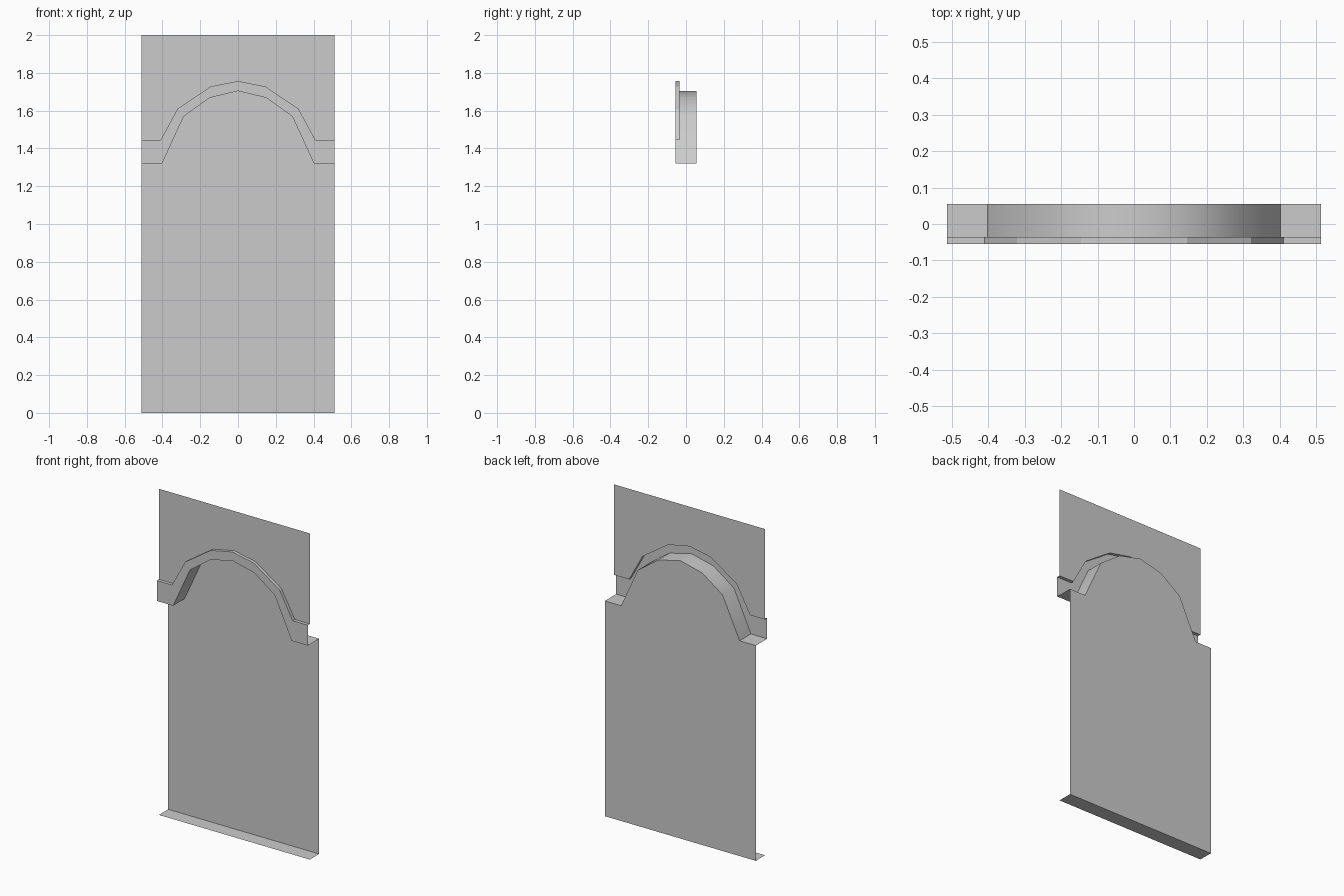
import bpy, math

if "Cube" in bpy.data.objects:
    bpy.data.objects.remove(bpy.data.objects["Cube"])

FRONT, WALL, BACK = -0.055, -0.035, 0.055   # depth planes
HALF = 0.512

def mirrored(half):
    # half profile runs from the left edge to the centre point
    return half + [(-x, z) for x, z in reversed(half[:-1])]

inner = mirrored([(-HALF, 1.32), (-0.402, 1.32), (-0.287, 1.57), (-0.15, 1.668), (0, 1.704)])
outer = mirrored([(-HALF, 1.445), (-0.41, 1.445), (-0.32, 1.61), (-0.145, 1.728), (0, 1.757)])

def at(profile, y):
    return [(x, y, z) for x, z in profile]

def level(profile, z):
    return [(x, z) for x, _ in profile]

def strip(name, a, b, smooth=False):
    # sheet of quads spanning two matching rows of points
    n = len(a)
    mesh = bpy.data.meshes.new(name)
    mesh.from_pydata(a + b, [], [(i, i + 1, n + i + 1, n + i) for i in range(n - 1)])
    obj = bpy.data.objects.new(name, mesh)
    bpy.context.collection.objects.link(obj)
    if smooth:
        bpy.ops.object.select_all(action='DESELECT')
        obj.select_set(True)
        bpy.context.view_layer.objects.active = obj
        bpy.ops.object.shade_smooth_by_angle(angle=math.radians(40))
    return obj

# wall above the arch
strip("upper_wall", at(outer, WALL), at(level(outer, 2.0), WALL))
# raised trim around the arch: front face and top edge
strip("arch_trim_front", at(inner, FRONT), at(outer, FRONT))
strip("arch_trim_top", at(outer, FRONT), at(outer, WALL))
# underside of the arch
strip("arch_soffit", at(inner, BACK), at(inner, FRONT), smooth=True)
# recessed panel and floor strip
strip("recessed_panel", at(level(inner, 0.0), BACK), at(inner, BACK))
ends = [(-HALF, 0.0), (HALF, 0.0)]
strip("floor_strip", at(ends, WALL), at(ends, BACK))
